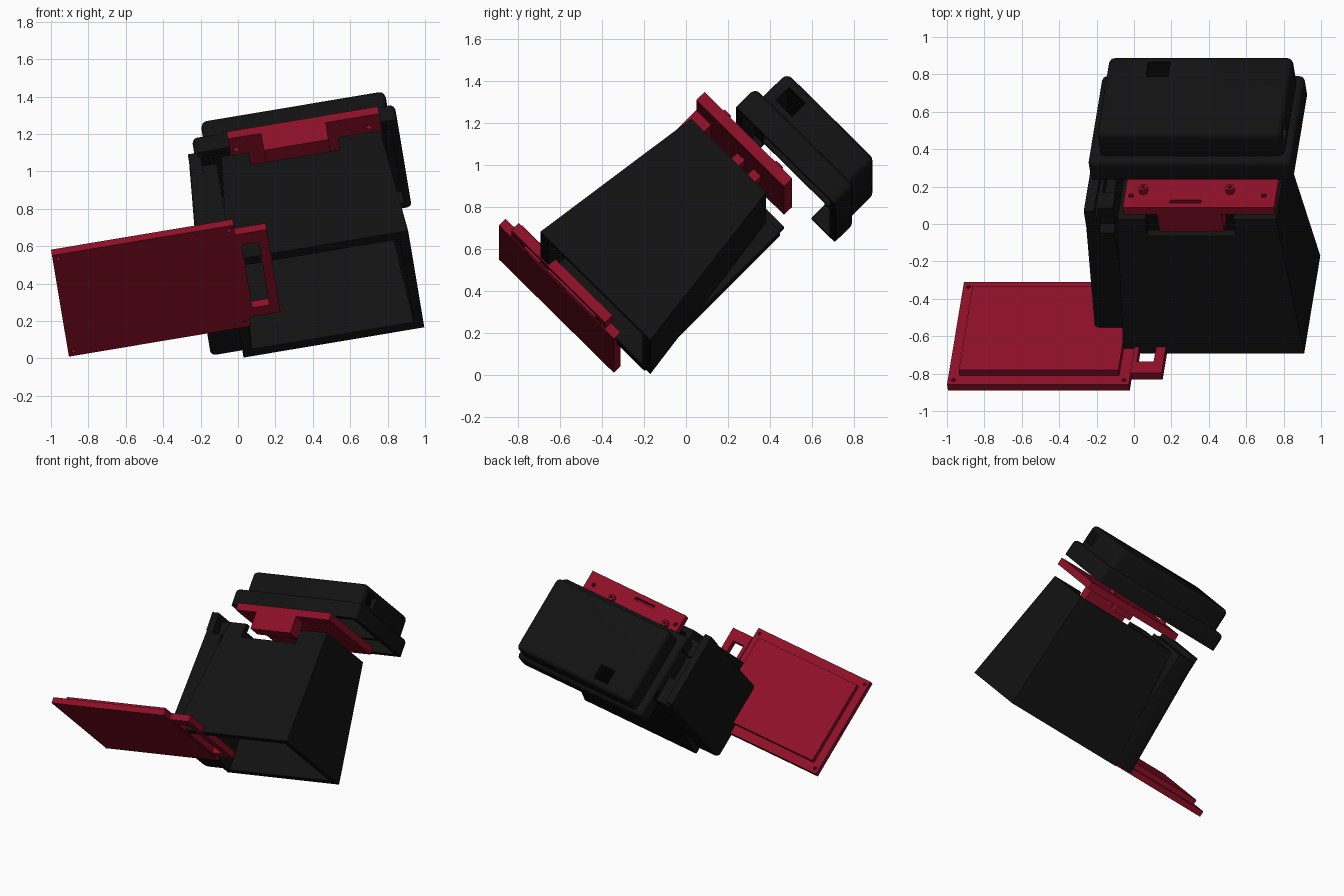
import bpy, bmesh, math
from mathutils import Matrix

if "Cube" in bpy.data.objects:
    bpy.data.objects.remove(bpy.data.objects["Cube"])

# Everything is built along an assembly axis (local Z), then tilted as a whole
TILT = Matrix.Rotation(math.radians(-9.5), 4, 'Y') @ Matrix.Rotation(math.radians(-45), 4, 'X')
parts = []


def material(name, rgb):
    m = bpy.data.materials.new(name)
    m.diffuse_color = (*rgb, 1)
    m.use_nodes = True
    m.node_tree.nodes["Principled BSDF"].inputs["Base Color"].default_value = m.diffuse_color
    return m


BLACK = material("matte_black", (0.006, 0.006, 0.006))
RED = material("dark_red", (0.27, 0.005, 0.021))


def add_mesh(name, bm, mat):
    bmesh.ops.recalc_face_normals(bm, faces=bm.faces)
    me = bpy.data.meshes.new(name)
    bm.to_mesh(me)
    bm.free()
    me.materials.append(mat)
    ob = bpy.data.objects.new(name, me)
    bpy.context.collection.objects.link(ob)
    return ob


def box(name, x, y, z, mat, far=None, bevel=0, edges='all'):
    """Box from ranges; far = (x range, y range) of the far end for a taper."""
    fx, fy = far if far else (x, y)
    bm = bmesh.new()
    rings = []
    for (xr, yr, zz) in ((x, y, z[0]), (fx, fy, z[1])):
        rings.append([bm.verts.new((xr[i], yr[j], zz)) for i, j in ((0, 0), (1, 0), (1, 1), (0, 1))])
    a, b = rings
    bm.faces.new(a)
    bm.faces.new(b)
    for i in range(4):
        j = (i + 1) % 4
        bm.faces.new((a[i], a[j], b[j], b[i]))
    if bevel:
        es = list(bm.edges)
        if edges == 'upright':
            es = [e for e in es if abs(e.verts[0].co.z - e.verts[1].co.z) > 0.01]
        elif edges == 'top':
            es = [e for e in es if max(v.co.z for v in e.verts) > z[1] - 0.001]
        bmesh.ops.bevel(bm, geom=es, offset=bevel, segments=4, profile=0.5, affect='EDGES')
    return add_mesh(name, bm, mat)


def cyl(name, x, y, z, r, mat):
    bm = bmesh.new()
    bmesh.ops.create_cone(bm, cap_ends=True, segments=20, radius1=r, radius2=r, depth=z[1] - z[0],
                          matrix=Matrix.Translation((x, y, (z[0] + z[1]) / 2)))
    return add_mesh(name, bm, mat)


def combine(ob, others, op):
    for other in others:
        mod = ob.modifiers.new("bool", 'BOOLEAN')
        mod.operation, mod.object, mod.solver = op, other, 'EXACT'
        bpy.context.view_layer.update()
        me = bpy.data.meshes.new_from_object(ob.evaluated_get(bpy.context.evaluated_depsgraph_get()))
        ob.modifiers.clear()
        ob.data = me
        bpy.data.objects.remove(other)
    return ob


def cut(ob, *others):
    return combine(ob, others, 'DIFFERENCE')


def join(ob, *others):
    return combine(ob, others, 'UNION')


# Tapered hollow main housing, with a notch for the tab in its far end
body = box("main_housing", (.03, 1.01), (-.86, -.12), (-.12, .78), BLACK,
           far=((.09, .95), (-.745, -.24)))
cut(body,
    box("c", (.08, .96), (-.81, -.17), (-.14, .80), BLACK, far=((.135, .905), (-.70, -.285))),
    box("c", (.24, .72), (-.85, -.60), (.67, .9), BLACK))
parts.append(body)

# Side compartment with stepped far end
side = box("side_compartment", (-.14, .055), (-.735, -.166), (-.11, .80), BLACK,
           far=((-.085, .11), (-.75, -.166)), bevel=.03, edges='upright')
join(side, box("j", (-.085, -.03), (-.745, -.18), (.7, .84), BLACK))
cut(side, box("c", (-.01, .05), (-.56, -.36), (.74, .9), BLACK),
    box("c", (-.02, .2), (-.80, -.68), (.68, .9), BLACK),
    box("c", (.06, .2), (-.8, -.1), (-.2, .9), BLACK))
parts.append(side)

# Flat lid with raised panel, screw holes and a pull loop
lid = box("lid", (-.89, .095), (-1.13, -.355), (-.13, -.085), RED)
lid = join(lid, box("j", (-.83, .035), (-1.06, -.425), (-.10, -.045), RED))
loop = box("lid_pull_loop", (.094, .265), (-1.05, -.42), (-.125, -.075), RED)
cut(loop, box("c", (.12, .212), (-.965, -.485), (-.2, 0), RED))
for hx in (-.86, .065):
    for hy in (-1.095, -.39):
        cut(lid, cyl("c", hx, hy, (-.2, 0), .011, RED))
parts += [lid, loop]

# Mounting plate with slot, holes, tab, studs and small blocks
plate = box("mounting_plate", (.14, .96), (-.79, -.20), (.86, .915), RED)
cut(plate, box("c", (.39, .56), (-.755, -.735), (.8, 1), RED))
for hx in (.175, .895):
    for hy in (-.70, -.29):
        cut(plate, cyl("c", hx, hy, (.8, 1), .014, RED))
parts.append(plate)
parts.append(box("mounting_tab", (.32, .67), (-.79, -.69), (.73, .861), RED))
for i, sx in enumerate((.24, .71)):
    for j, sy in enumerate((-.67, -.32)):
        stud = cyl("plate_stud_%d%d" % (i, j), sx, sy, (.914, .95), .024, RED)
        cut(stud, cyl("c", sx, sy, (.925, 1), .010, RED))
        parts.append(stud)
for i, by in enumerate((-.49, -.38)):
    parts.append(box("plate_block_%d" % i, (.45, .60), (by - .025, by + .025), (.81, .861), RED))

# Hollow rounded cap: wide skirt and taller block, with openings
cap = box("cap", (-.05, 1.05), (-.625, .045), (.96, 1.09), BLACK, bevel=.03, edges='top')
join(cap, box("j", (.01, 1.01), (-.575, .02), (1.0, 1.255), BLACK, bevel=.035, edges='top'))
cut(cap,
    box("c", (-.01, 1.01), (-.585, .005), (.9, 1.05), BLACK),
    box("c", (.05, .97), (-.535, -.02), (1.0, 1.215), BLACK),
    box("c", (-.2, .02), (-.53, -.116), (.9, 1.07), BLACK),
    box("c", (.23, .35), (-.14, -.03), (1.1, 1.4), BLACK),
    box("c", (.9, 1.2), (-.515, -.405), (1.12, 1.21), BLACK))
parts.append(cap)

# Tilt the whole assembly and keep edges crisp
for ob in parts:
    ob.data.transform(TILT)
    bpy.ops.object.select_all(action='DESELECT')
    ob.select_set(True)
    bpy.context.view_layer.objects.active = ob
    bpy.ops.object.shade_smooth_by_angle(angle=math.radians(30))
